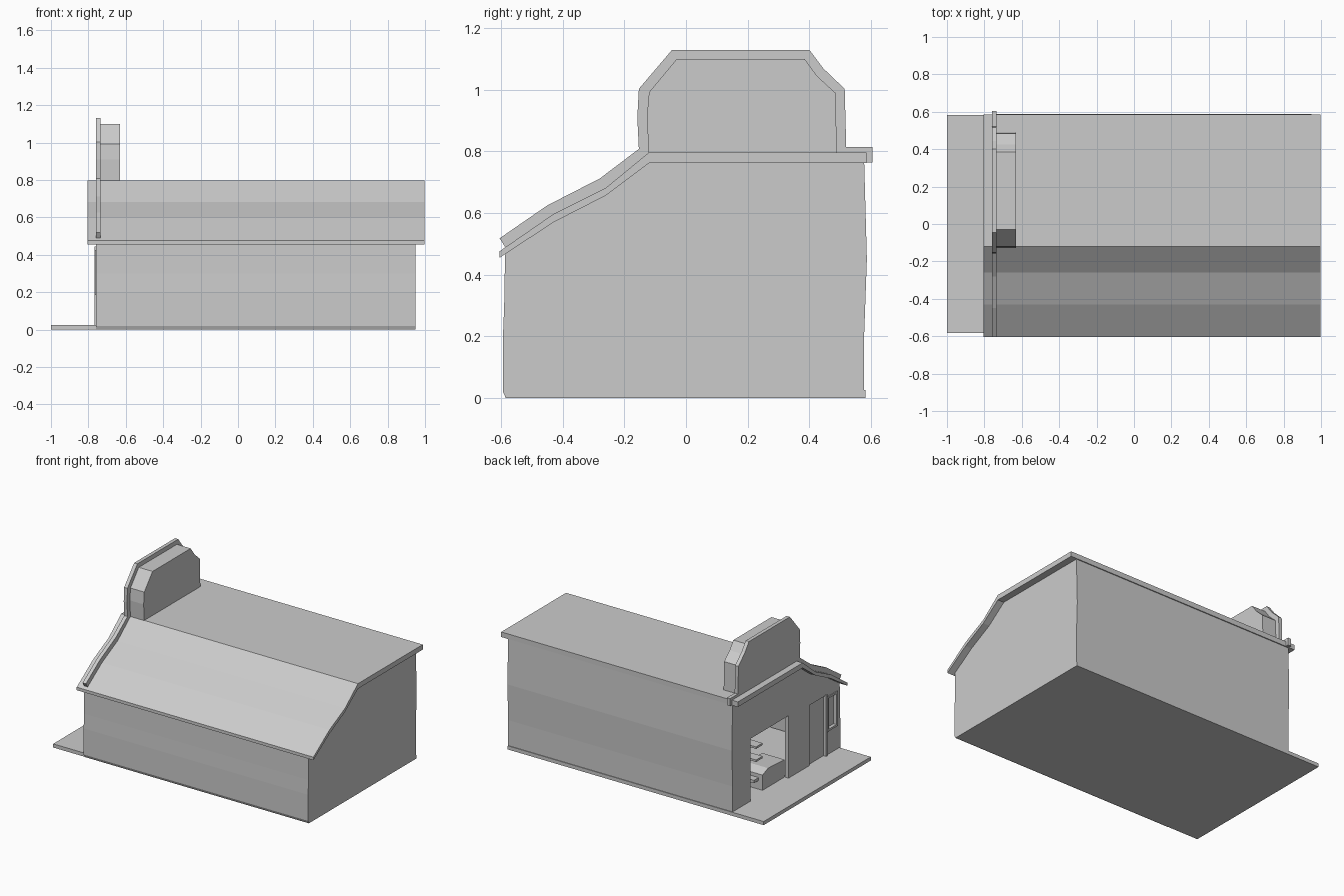
import bpy, bmesh
from mathutils import Vector

if "Cube" in bpy.data.objects:
    bpy.data.objects.remove(bpy.data.objects["Cube"])


def make(name, bm):
    me = bpy.data.meshes.new(name)
    bm.to_mesh(me)
    bm.free()
    ob = bpy.data.objects.new(name, me)
    bpy.context.collection.objects.link(ob)
    return ob


def prism(name, profile, x0, x1):
    """Solid made by extruding a (y, z) profile along x."""
    bm = bmesh.new()
    f = bm.faces.new([bm.verts.new((x0, y, z)) for y, z in profile])
    r = bmesh.ops.extrude_face_region(bm, geom=[f])
    vs = [v for v in r['geom'] if isinstance(v, bmesh.types.BMVert)]
    bmesh.ops.translate(bm, vec=(x1 - x0, 0, 0), verts=vs)
    bmesh.ops.recalc_face_normals(bm, faces=bm.faces)
    return make(name, bm)


def box(name, x0, x1, y0, y1, z0, z1):
    return prism(name, [(y0, z0), (y1, z0), (y1, z1), (y0, z1)], x0, x1)


def frame(name, x0, x1, y0, y1, z0, z1, t):
    """Rectangular frame of bar width t."""
    box(name + "_left", x0, x1, y1 - t, y1, z0, z1)
    box(name + "_right", x0, x1, y0, y0 + t, z0, z1)
    box(name + "_head", x0, x1, y0 + t, y1 - t, z1 - t, z1)
    box(name + "_sill", x0, x1, y0 + t, y1 - t, z0, z0 + t)


FRONT, BACK = -0.76, 0.95

# ground slab, reaching out as a porch
box("floor_slab", -1.0, BACK, -0.583, 0.583, 0, 0.025)

# slightly bowed side walls, slope line under the roof
low_side = [(-0.587, 0.475), (-0.590, 0.3), (-0.594, 0.2), (-0.594, 0.02), (-0.585, 0)]
high_side = [(0.578, 0), (0.578, 0.2), (0.587, 0.45), (0.578, 0.775)]
slope = [(-0.12, 0.775), (-0.26, 0.668), (-0.43, 0.58)]

# open shell: two long walls and the far end wall
bm = bmesh.new()
for line in (low_side, high_side):
    for (ya, za), (yb, zb) in zip(line, line[1:]):
        bm.faces.new([bm.verts.new(p) for p in (
            (FRONT, ya, za), (FRONT, yb, zb), (BACK, yb, zb), (BACK, ya, za))])
bm.faces.new([bm.verts.new((BACK, y, z)) for y, z in low_side + high_side + slope])
bmesh.ops.remove_doubles(bm, verts=bm.verts, dist=1e-4)
for f in bm.faces:
    c = f.calc_center_median()
    f.normal_update()
    if f.normal.dot(c - Vector((0.1, 0, 0.35))) < 0:
        f.normal_flip()
make("outer_walls", bm)

# entrance wall: wide opening and door as notches, window as a hole
outline = low_side + [(-0.43, 0), (-0.43, 0.44), (-0.26, 0.44), (-0.26, 0),
                      (-0.03, 0), (-0.03, 0.455), (0.385, 0.455), (0.385, 0)] + high_side + slope
window = [(-0.555, 0.19), (-0.455, 0.19), (-0.455, 0.42), (-0.555, 0.42)]
bm = bmesh.new()
edges = []
for loop in (outline, window):
    vs = [bm.verts.new((FRONT, y, z)) for y, z in loop]
    edges += [bm.edges.new((a, b)) for a, b in zip(vs, vs[1:] + vs[:1])]
bmesh.ops.triangle_fill(bm, use_beauty=True, use_dissolve=False, edges=edges,
                        normal=(-1, 0, 0))
r = bmesh.ops.extrude_face_region(bm, geom=bm.faces[:])
bmesh.ops.translate(bm, vec=(0.025, 0, 0),
                    verts=[v for v in r['geom'] if isinstance(v, bmesh.types.BMVert)])
bmesh.ops.recalc_face_normals(bm, faces=bm.faces)
make("entrance_wall", bm)

# door and window fitted in the entrance wall
box("door", -0.748, -0.736, -0.43, -0.26, 0.025, 0.44)
box("door_post", -0.768, -0.735, -0.443, -0.428, 0.025, 0.445)
box("window_pane", -0.742, -0.736, -0.555, -0.455, 0.19, 0.42)
frame("window_frame", -0.765, -0.737, -0.56, -0.45, 0.185, 0.425, 0.014)

# roof sheet following the slope
prism("roof", [(-0.605, 0.455), (-0.43, 0.570), (-0.26, 0.657), (-0.12, 0.762),
               (0.585, 0.762), (0.585, 0.797), (-0.12, 0.797), (-0.26, 0.682),
               (-0.43, 0.597), (-0.605, 0.476)], -0.805, 0.998)

# false-front trim rising above the roof
prism("false_front", [(-0.605, 0.518), (-0.45, 0.625), (-0.28, 0.712), (-0.153, 0.808),
                      (-0.158, 0.91), (-0.153, 1.003), (-0.045, 1.13), (0.40, 1.13),
                      (0.445, 1.07), (0.515, 1.003), (0.52, 0.815), (0.605, 0.815),
                      (0.605, 0.764), (-0.12, 0.764), (-0.26, 0.670), (-0.43, 0.585),
                      (-0.585, 0.487)], -0.76, -0.735)

# thick block behind the false front
prism("false_front_block", [(-0.12, 0.78), (-0.127, 0.91), (-0.12, 0.992), (-0.03, 1.10),
                            (0.385, 1.10), (0.425, 1.045), (0.485, 0.99), (0.49, 0.78)],
      -0.74, -0.63)

# counter and shelves seen through the opening
prism("counter", [(-0.03, 0.025), (0.21, 0.025), (0.21, 0.13), (0.15, 0.155), (-0.03, 0.145)],
      -0.73, -0.56)
box("low_bench", -0.70, -0.46, 0.21, 0.26, 0.085, 0.105)
for i, z in enumerate((0.19, 0.28)):
    box(f"shelf_{i + 1}", -0.66, -0.46, 0.11, 0.18, z, z + 0.014)
